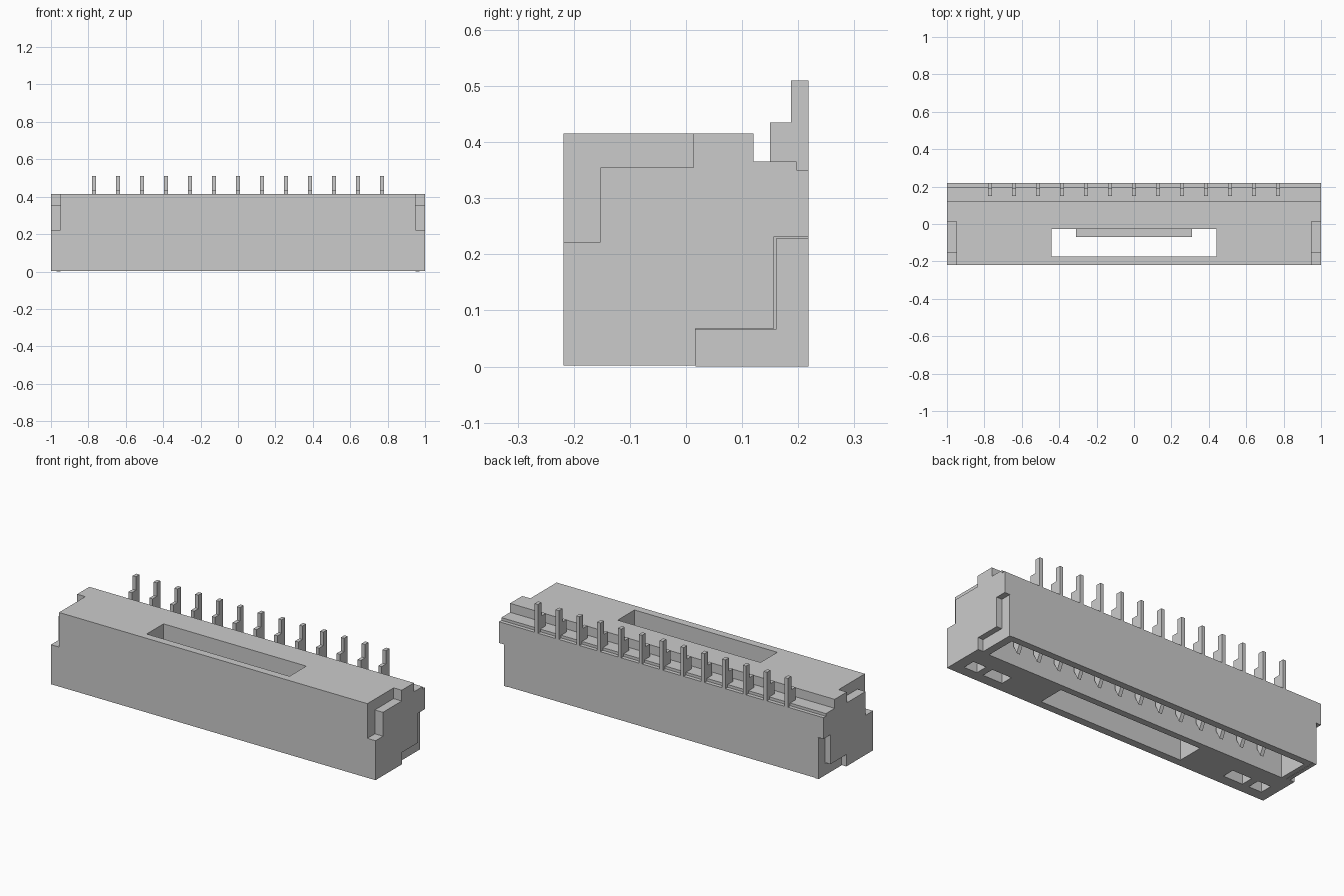
import bpy, bmesh

if "Cube" in bpy.data.objects:
    bpy.data.objects.remove(bpy.data.objects["Cube"])


def prism(bm, profile, x0, x1):
    """Extrude a (y, z) outline from x0 to x1."""
    vs = [bm.verts.new((x0, y, z)) for y, z in profile]
    face = bm.faces.new(vs)
    ext = bmesh.ops.extrude_face_region(bm, geom=[face])
    for v in ext["geom"]:
        if isinstance(v, bmesh.types.BMVert):
            v.co.x = x1


def rect(y0, y1, z0, z1):
    return [(y0, z0), (y1, z0), (y1, z1), (y0, z1)]


def finish(name, bm):
    bmesh.ops.recalc_face_normals(bm, faces=bm.faces)
    mesh = bpy.data.meshes.new(name)
    bm.to_mesh(mesh)
    bm.free()
    ob = bpy.data.objects.new(name, mesh)
    bpy.context.collection.objects.link(ob)
    return ob


def make(name, parts):
    bm = bmesh.new()
    for profile, x0, x1 in parts:
        prism(bm, profile, x0, x1)
    return finish(name, bm)


# Housing: stepped profile along the full length
housing = make("housing", [([(-.218, .002), (.218, .002), (.218, .35), (.197, .35),
                             (.197, .365), (.12, .365), (.12, .415), (-.218, .415)], -1, 1)])

# Cutters: mating cavity, latch window, end notches, tab recesses, pockets
notch = [(-.3, .222), (-.152, .222), (-.152, .355), (.013, .355), (.013, .5), (-.3, .5)]
tab = [(.017, -.1), (.3, -.1), (.3, .232), (.157, .232), (.157, .068), (.017, .068)]
cuts = [(rect(.01, .18, -.1, .31), -.925, .925),
        (rect(-.175, -.027, -.1, .6), -.44, .44)]
for s in (-1, 1):
    cuts += [(notch, s * .95, s * 1.1), (tab, s * .967, s * 1.1),
             (rect(-.16, -.09, -.1, .15), s * .70, s * .82),
             (rect(-.16, -.09, -.1, .15), s * .86, s * .94)]
cutter = make("cutter", cuts)
cutter.hide_render = True
mod = housing.modifiers.new("openings", "BOOLEAN")
mod.operation = "DIFFERENCE"
mod.solver = "EXACT"
mod.object = cutter
bpy.context.view_layer.objects.active = housing
bpy.ops.object.modifier_apply(modifier=mod.name)
bpy.data.objects.remove(cutter)

# Latch ledge inside the window
make("latch_ledge", [(rect(-.07, -.02, .14, .26), -.31, .31)])

# Metal solder tabs lying in the end recesses
plate = [(.017, 0), (.218, 0), (.218, .228), (.16, .228), (.16, .066), (.017, .066)]
for s, side in ((-1, "left"), (1, "right")):
    make(side + "_solder_tab", [(plate, s * .95, s * .97)])

# Forked contacts: stepped tail outside, two prongs inside the cavity
contact = [(.150, .435), (.150, .34), (.02, .34), (.02, .10), (.045, .05), (.07, .10),
           (.05, .13), (.05, .27), (.13, .27), (.13, .13), (.11, .10), (.135, .05),
           (.16, .10), (.16, .34), (.218, .34), (.218, .51), (.187, .51), (.187, .435)]
for i in range(13):
    x = (i - 6) * .1283
    make(f"contact_{i + 1}", [(contact, x - .01, x + .01)])
